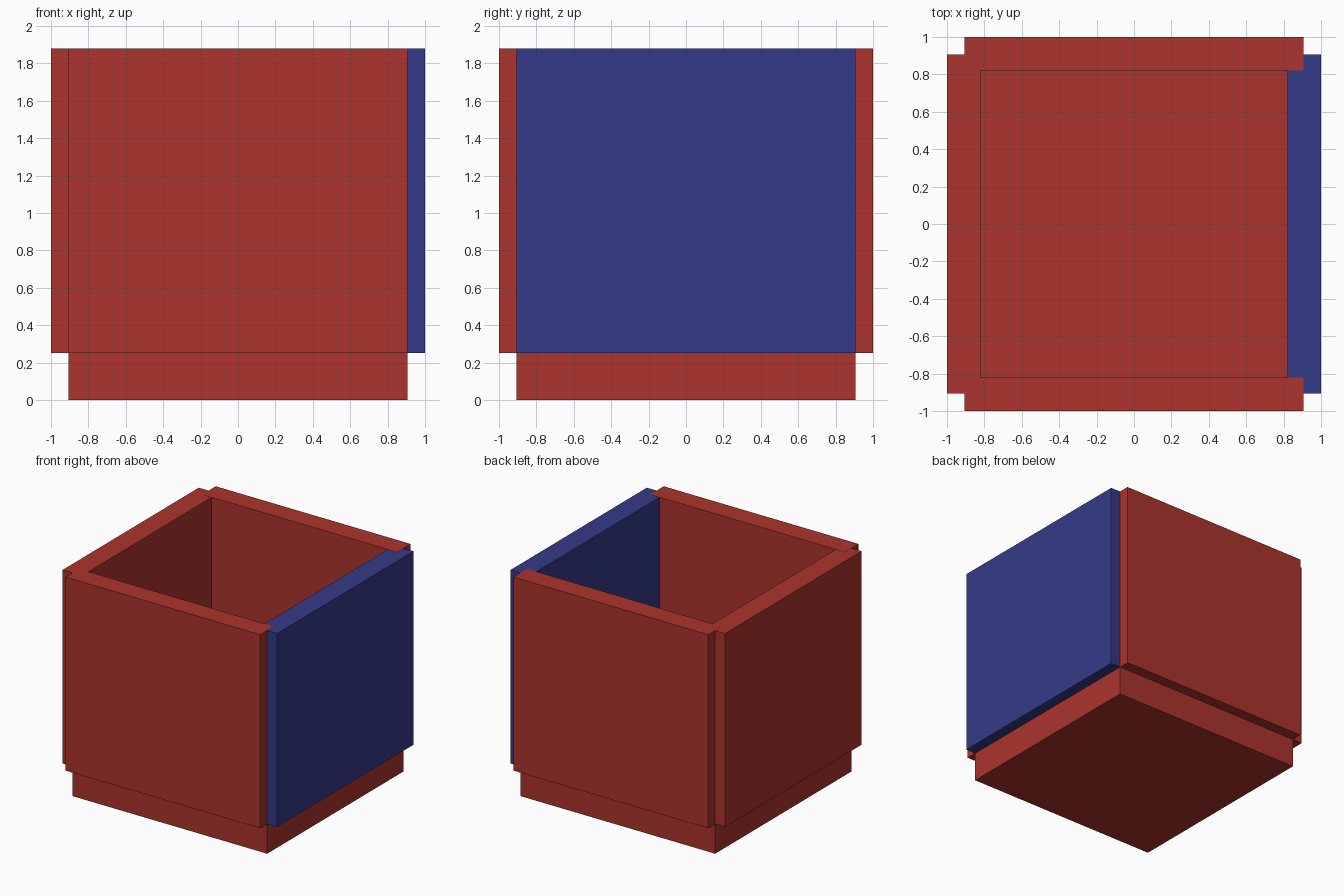
import bpy

default = bpy.data.objects.get("Cube")
if default:
    bpy.data.objects.remove(default, do_unlink=True)


def make_material(name, rgb):
    mat = bpy.data.materials.new(name)
    mat.use_nodes = True
    mat.diffuse_color = (*rgb, 1)
    mat.node_tree.nodes["Principled BSDF"].inputs["Base Color"].default_value = (*rgb, 1)
    return mat


def box(name, low, high, mat):
    """Flat-sided block between two opposite corners."""
    center = [(a + b) / 2 for a, b in zip(low, high)]
    bpy.ops.mesh.primitive_cube_add(size=1, location=center)
    obj = bpy.context.object
    obj.name = name
    obj.scale = [b - a for a, b in zip(low, high)]
    bpy.ops.object.transform_apply(location=False, rotation=False, scale=True)
    obj.data.materials.append(mat)
    return obj


red = make_material("brick red", (0.413, 0.034, 0.026))
blue = make_material("deep blue", (0.034, 0.042, 0.246))

HALF = 0.907     # half width of the base and of each wall
INNER = 0.82     # inner face of the walls
BASE_TOP = 0.25
TOP = 1.88
SEAM = 0.001     # keeps the overlapping corner tops from coinciding

# Base slab
box("base", (-HALF, -HALF, 0), (HALF, HALF, BASE_TOP), red)

# Front and back walls
box("front_wall", (-HALF, -1, BASE_TOP), (HALF, -INNER, TOP), red)
box("back_wall", (-HALF, INNER, BASE_TOP), (HALF, 1, TOP), red)

# Side walls, the left one blue
box("right_wall", (-1, -HALF, BASE_TOP), (-INNER, HALF, TOP - SEAM), red)
box("left_wall", (INNER, -HALF, BASE_TOP), (1, HALF, TOP - SEAM), blue)
